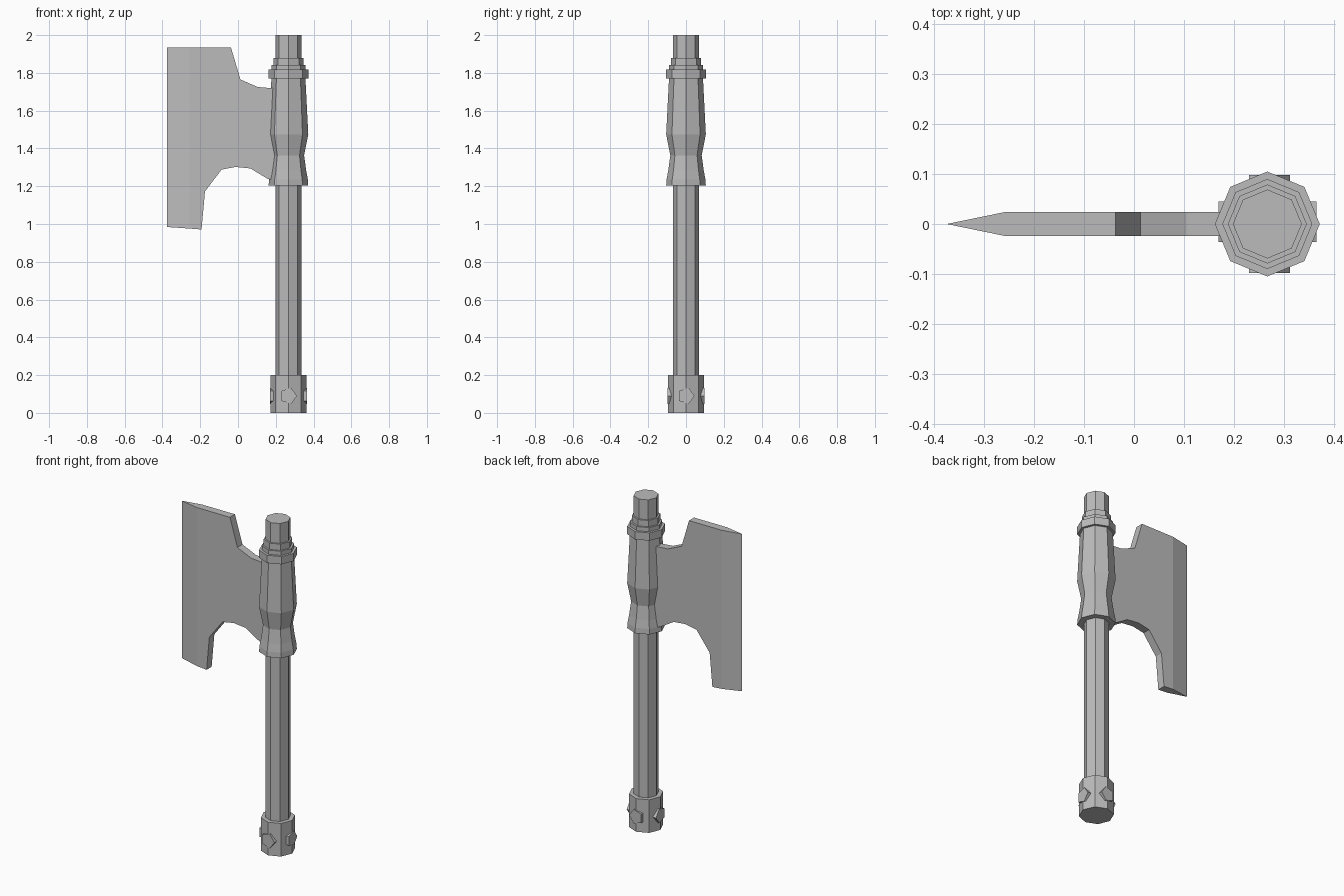
import bpy, bmesh
from math import cos, sin, pi
from mathutils import Matrix, Vector

cube = bpy.data.objects.get("Cube")
if cube:
    bpy.data.objects.remove(cube, do_unlink=True)

AXIS_X = 0.267   # handle centre line

grey = bpy.data.materials.new("plain_grey")
grey.use_nodes = True
grey.diffuse_color = (0.5, 0.5, 0.5, 1)
grey.node_tree.nodes["Principled BSDF"].inputs["Base Color"].default_value = (0.5, 0.5, 0.5, 1)


def finish(name, bm):
    bmesh.ops.recalc_face_normals(bm, faces=bm.faces)
    mesh = bpy.data.meshes.new(name)
    bm.to_mesh(mesh)
    bm.free()
    mesh.materials.append(grey)
    obj = bpy.data.objects.new(name, mesh)
    bpy.context.collection.objects.link(obj)
    return obj


def lathe(name, profile, sides=8):
    """Stack of octagonal rings from (radius, z) pairs, capped at both ends."""
    bm = bmesh.new()
    rings = []
    for r, z in profile:
        angles = [2 * pi * i / sides for i in range(sides)]
        rings.append([bm.verts.new((AXIS_X + r * cos(a), r * sin(a), z)) for a in angles])
    for low, high in zip(rings, rings[1:]):
        for i in range(sides):
            j = (i + 1) % sides
            bm.faces.new((low[i], low[j], high[j], high[i]))
    bm.faces.new(rings[0])
    bm.faces.new(rings[-1])
    return finish(name, bm)


# Handle, pommel and head socket
lathe("handle", [(0.069, 0.1), (0.069, 2.0)])
lathe("pommel", [(0.095, 0), (0.095, 0.2)])
lathe("socket", [(0.105, 1.203), (0.103, 1.235), (0.094, 1.283), (0.083, 1.363),
                 (0.105, 1.475), (0.09, 1.77)])
lathe("socket_ring_lower", [(0.105, 1.77), (0.105, 1.817)])
lathe("socket_ring_middle", [(0.09, 1.81), (0.09, 1.842)])
lathe("socket_ring_upper", [(0.079, 1.835), (0.079, 1.88)])

# Pentagonal studs on the four sides of the pommel
for side, out in {"front": (0, -1, 0), "back": (0, 1, 0),
                  "left": (1, 0, 0), "right": (-1, 0, 0)}.items():
    out = Vector(out)
    across = Vector((abs(out.y), abs(out.x), 0))
    up = Vector((0, 0, 1))
    bm = bmesh.new()
    base = Vector((AXIS_X, 0, 0.09))
    pts = [base + 0.045 * (across * cos(2 * pi * i / 5) + up * sin(2 * pi * i / 5))
           for i in range(5)]
    inner = [bm.verts.new(p + out * 0.06) for p in pts]
    outer = [bm.verts.new(p + out * 0.098) for p in pts]
    bm.faces.new(inner)
    bm.faces.new(outer)
    for i in range(5):
        j = (i + 1) % 5
        bm.faces.new((inner[i], inner[j], outer[j], outer[i]))
    finish("pommel_stud_" + side, bm)

# Blade: a flat plate whose outer strip tapers to a sharp edge
outline = [(-0.258, 1.934), (-0.037, 1.934), (0.013, 1.765), (0.105, 1.725), (0.23, 1.715),
           (0.23, 1.22), (0.155, 1.24), (0.066, 1.294), (-0.013, 1.302), (-0.087, 1.288),
           (-0.175, 1.172), (-0.193, 0.971), (-0.258, 0.976)]
bm = bmesh.new()
front, back = [[bm.verts.new((x, y, z)) for x, z in outline] for y in (-0.024, 0.024)]
tip_top = bm.verts.new((-0.375, 0, 1.934))
tip_low = bm.verts.new((-0.375, 0, 0.984))
for plate in (front, back):
    bm.faces.new(plate)
    bm.faces.new((plate[0], plate[-1], tip_low, tip_top))
for i in range(len(outline) - 1):
    bm.faces.new((front[i], front[i + 1], back[i + 1], back[i]))
bm.faces.new((front[0], back[0], tip_top))
bm.faces.new((front[-1], back[-1], tip_low))
finish("blade", bm)
